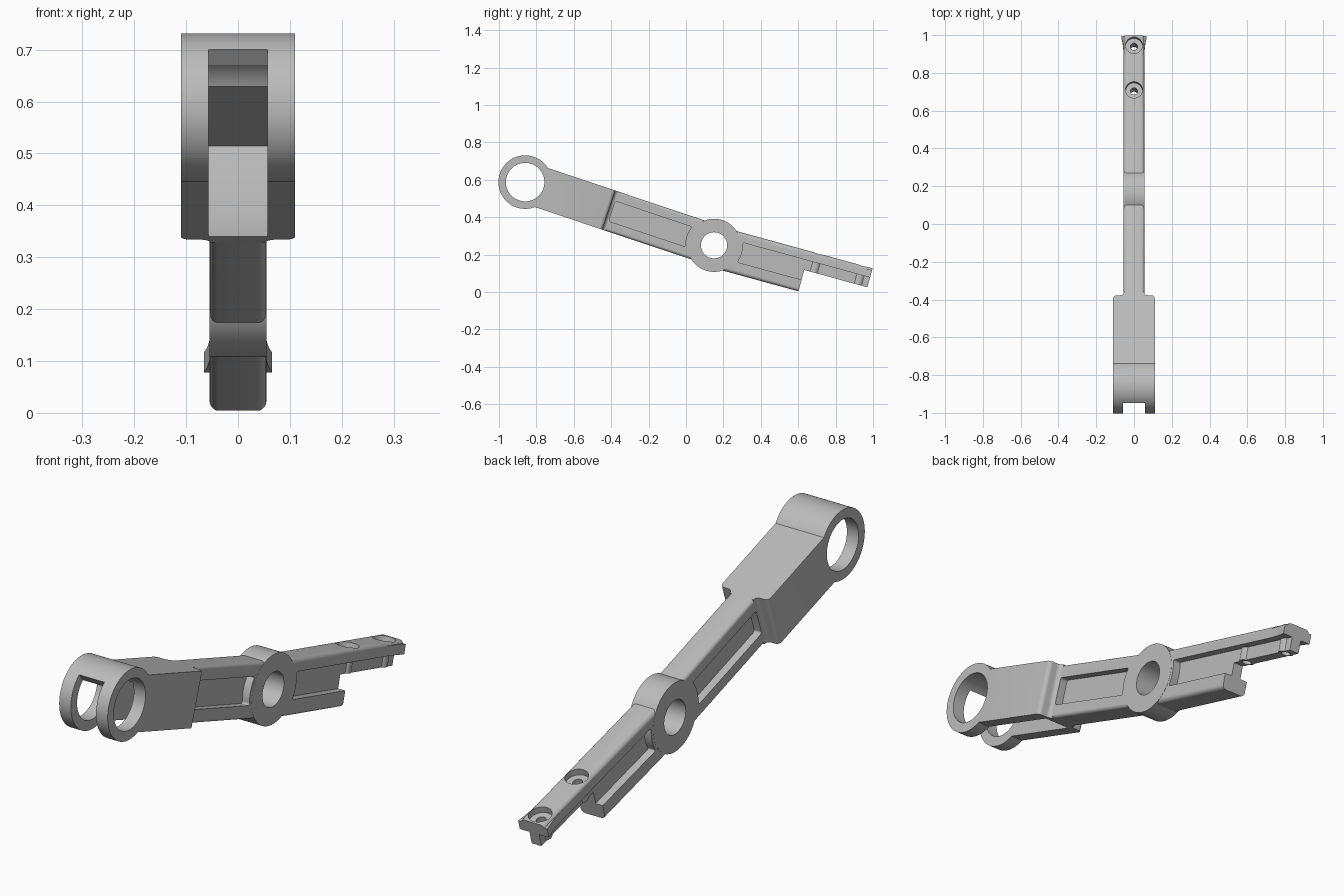
import bpy, bmesh
from math import radians, sin, cos, pi
from mathutils import Matrix, Vector

cube = bpy.data.objects.get("Cube")
if cube:
    bpy.data.objects.remove(cube, do_unlink=True)

grey = bpy.data.materials.new("light_grey_metal")
grey.use_nodes = True
grey.diffuse_color = (0.5, 0.5, 0.5, 1)
grey.node_tree.nodes["Principled BSDF"].inputs["Base Color"].default_value = (0.5, 0.5, 0.5, 1)

# Each arm has its own frame at the hub: u along the arm, n up across it
HUB = Matrix.Translation((0, 0.15, 0.25))
FRONT = HUB @ Matrix.Rotation(radians(-18.5), 4, 'X')
REAR = HUB @ Matrix.Rotation(radians(-15.3), 4, 'X')
PLACE = {
    'x': lambda a, b, t: Vector((t, a, b)),   # profile (u, n)
    'n': lambda a, b, t: Vector((b, a, t)),   # profile (u, x)
    'u': lambda a, b, t: Vector((a, t, b)),   # profile (x, n)
}


def prism(name, pts, axis, lo, hi, frame, rounding=0):
    """Extrude a profile along one axis, rounding its sharp corners."""
    bm = bmesh.new()
    low = [bm.verts.new(PLACE[axis](a, b, lo)) for a, b in pts]
    high = [bm.verts.new(PLACE[axis](a, b, hi)) for a, b in pts]
    bm.faces.new(low)
    bm.faces.new(high)
    sides = []
    for i in range(len(pts)):
        j = (i + 1) % len(pts)
        bm.faces.new((low[i], low[j], high[j], high[i]))
        sides.append(bm.edges.get((low[i], high[i])))
    bmesh.ops.recalc_face_normals(bm, faces=bm.faces[:])
    if rounding:
        sharp = [e for e in sides if e.calc_face_angle(0) > 0.6]
        bmesh.ops.bevel(bm, geom=sharp, offset=rounding, segments=5,
                        profile=0.5, affect='EDGES')
    bm.transform(frame)
    mesh = bpy.data.meshes.new(name)
    bm.to_mesh(mesh)
    bm.free()
    mesh.materials.append(grey)
    obj = bpy.data.objects.new(name, mesh)
    bpy.context.collection.objects.link(obj)
    return obj


def rect(a0, a1, b0, b1):
    return [(a0, b0), (a1, b0), (a1, b1), (a0, b1)]


def disc(name, centre, r, axis, lo, hi, frame, count=64):
    pts = [(centre + r * cos(2 * pi * i / count), r * sin(2 * pi * i / count))
           for i in range(count)]
    return prism(name, pts, axis, lo, hi, frame)


def combine(target, tool, operation):
    mod = target.modifiers.new("combine", 'BOOLEAN')
    mod.operation, mod.solver, mod.object = operation, 'EXACT', tool
    bpy.context.view_layer.update()
    graph = bpy.context.evaluated_depsgraph_get()
    mesh = bpy.data.meshes.new_from_object(target.evaluated_get(graph))
    target.modifiers.clear()
    target.data = mesh
    bpy.data.objects.remove(tool, do_unlink=True)


def cut(target, tool):
    combine(target, tool, 'DIFFERENCE')


def pockets(target, far, half, frame):
    """Recess both sides, ending in an arc concentric with the hub."""
    side = 1 if far > 0 else -1
    r = 0.154
    arc = []
    for i in range(9):
        n = half * (i / 4 - 1)
        arc.append((side * (r * r - n * n) ** 0.5, n))
    pts = arc + [(far, half), (far, -half)]
    for lo, hi in ((0.022, 0.2), (-0.2, -0.022)):
        cut(target, prism("pocket", pts, 'x', lo, hi, frame, 0.01))


HALF = 0.0545      # half width of the narrow arms
RING = -1.065      # fork ring position along the front arm

# Front arm: rounded bar with recessed sides
front = prism("front_arm", rect(-HALF, HALF, -0.11, 0.11), 'u', -0.7, 0, FRONT, 0.015)
pockets(front, -0.575, 0.056, FRONT)

# Fork block with rounded shoulders blending into the bar
shoulder = [(-1.0, 0.11)]
for i in range(6):
    a = pi / 2 * i / 5
    shoulder.append((-0.611 + 0.018 * sin(a), 0.092 + 0.018 * cos(a)))
for i in range(6):
    a = pi / 2 * i / 5
    shoulder.append((-0.575 - 0.018 * cos(a), 0.072 - 0.018 * sin(a)))
plan = shoulder + [(u, -x) for u, x in reversed(shoulder)]
block = prism("fork_block", plan, 'n', -0.11, 0.11, FRONT)
combine(block, disc("fork_ring", RING, 0.143, 'x', -0.11, 0.11, FRONT, 96), 'UNION')
cut(block, disc("ring_hole", RING, 0.103, 'x', -0.3, 0.3, FRONT, 96))
combine(front, block, 'UNION')

# Fork slot, open at the front and below, leaving a web on top
slot = [(-0.627, 0.069), (-1.0, 0.069), (RING, 0), (RING - 0.24, 0.156),
        (-1.4, -0.25), (-0.612, -0.25), (-0.612, -0.112), (-0.627, -0.072)]
cut(front, prism("slot", slot, 'x', -0.057, 0.057, FRONT))

# Rear arm: rounded bar, shortened lower flange, recessed sides
rear = prism("rear_arm", rect(-HALF, HALF, -0.118, 0.105), 'u', 0, 0.85, REAR, 0.018)
cut(rear, prism("notch", rect(0.5, 1, -0.3, 0), 'x', -0.3, 0.3, REAR))
pockets(rear, 1, 0.054, REAR)

# Flared tip of the upper flange
flare = [(0.7, 0.05), (0.75, 0.0545), (0.79, 0.057), (0.82, 0.0605), (0.85, 0.066)]
plan = flare + [(u, -x) for u, x in reversed(flare)]
combine(rear, prism("flared_tip", plan, 'n', 0.054, 0.094, REAR), 'UNION')

# Screw bosses, counterbores and holes
for u in (0.552, 0.797):
    combine(rear, disc("boss", u, 0.03, 'n', 0.001, 0.07, REAR, 32), 'UNION')
    cut(rear, disc("counterbore", u, 0.045, 'n', 0.078, 0.3, REAR, 32))
    cut(rear, disc("screw_hole", u, 0.019, 'n', -0.2, 0.3, REAR, 32))

# Hub joins both arms
lever = disc("pivot_lever", 0, 0.142, 'x', -0.055, 0.055, HUB, 96)
combine(lever, front, 'UNION')
combine(lever, rear, 'UNION')
cut(lever, disc("hub_hole", 0, 0.07, 'x', -0.3, 0.3, HUB, 64))

bpy.ops.object.select_all(action='DESELECT')
lever.select_set(True)
bpy.context.view_layer.objects.active = lever
bpy.ops.object.shade_smooth_by_angle(angle=radians(30))
